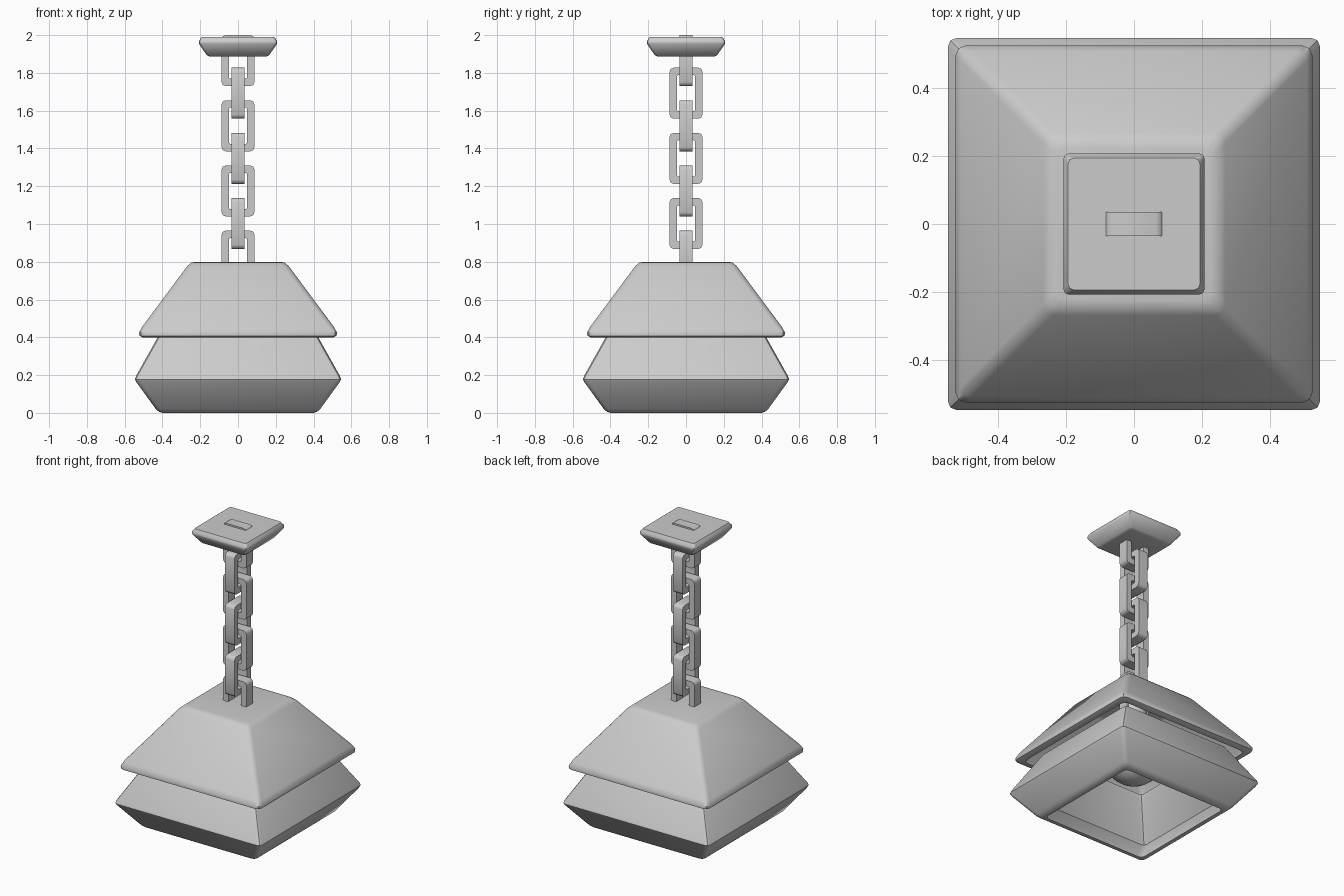
import bpy, bmesh, math

if "Cube" in bpy.data.objects:
    bpy.data.objects.remove(bpy.data.objects["Cube"])


def finish(name, bm, angle=35):
    bmesh.ops.recalc_face_normals(bm, faces=bm.faces)
    me = bpy.data.meshes.new(name)
    bm.to_mesh(me)
    bm.free()
    ob = bpy.data.objects.new(name, me)
    bpy.context.collection.objects.link(ob)
    bpy.ops.object.select_all(action='DESELECT')
    ob.select_set(True)
    bpy.context.view_layer.objects.active = ob
    bpy.ops.object.shade_smooth_by_angle(angle=math.radians(angle))
    return ob


def rounded_rect(hx, hy, r, steps=3):
    pts = []
    for q, (sx, sy) in enumerate([(1, 1), (-1, 1), (-1, -1), (1, -1)]):
        for i in range(steps):
            a = (q + i / (steps - 1)) * math.pi / 2
            pts.append((sx * (hx - r) + r * math.cos(a), sy * (hy - r) + r * math.sin(a)))
    return pts


def bridge(bm, a, b):
    n = len(a)
    for i in range(n):
        bm.faces.new((a[i], a[(i + 1) % n], b[(i + 1) % n], b[i]))


def square_loft(name, profile, r, closed=False):
    """Stack rounded squares of (half width, z); closed joins last ring to first."""
    bm = bmesh.new()
    rings = [[bm.verts.new((x, y, z)) for x, y in rounded_rect(h, h, r)] for h, z in profile]
    for a, b in zip(rings, rings[1:]):
        bridge(bm, a, b)
    if closed:
        bridge(bm, rings[-1], rings[0])
    else:
        bm.faces.new(rings[0])
        bm.faces.new(rings[-1])
    return finish(name, bm)


def chain_link(name, z, sideways):
    bm = bmesh.new()
    rings = []
    for hx, hz, r, y in [(.087, .135, .022, -.035), (.087, .135, .022, .035),
                         (.048, .096, .008, .035), (.048, .096, .008, -.035)]:
        rings.append([bm.verts.new((y, p, q + z) if sideways else (p, y, q + z))
                      for p, q in rounded_rect(hx, hz, r)])
    for i in range(4):
        bridge(bm, rings[i], rings[(i + 1) % 4])
    finish(name, bm, 50)


# ceiling plate
square_loft("ceiling_plate", [(.15, 1.887), (.165, 1.893), (.207, 1.955), (.207, 1.968), (.193, 1.99)], .015)

# chain, alternating link directions
for i in range(7):
    chain_link(f"chain_link_{i + 1}", 1.865 - .1725 * i, i % 2 == 1)

# upper shade: hollow cap with a rolled rim
square_loft("upper_shade", [
    (.225, .80), (.248, .795), (.268, .778), (.508, .455), (.524, .425), (.522, .408), (.505, .40),
    (.48, .40), (.47, .43), (.24, .745), (.22, .755)], .03)

# lower shade: open shell, widest at its ridge
square_loft("lower_shade", [
    (.40, .0), (.42, .007), (.435, .02), (.54, .165), (.546, .178), (.54, .195), (.425, .40), (.405, .435),
    (.375, .435), (.385, .40), (.502, .18), (.395, .03), (.385, .0)], .025, closed=True)

# bulb and its socket inside the shades
bm = bmesh.new()
bmesh.ops.create_uvsphere(bm, u_segments=32, v_segments=16, radius=.19)
bmesh.ops.translate(bm, verts=bm.verts, vec=(0, 0, .41))
finish("bulb", bm)
bm = bmesh.new()
bmesh.ops.create_cone(bm, cap_ends=True, segments=24, radius1=.08, radius2=.08, depth=.2)
bmesh.ops.translate(bm, verts=bm.verts, vec=(0, 0, .67))
finish("bulb_socket", bm)
